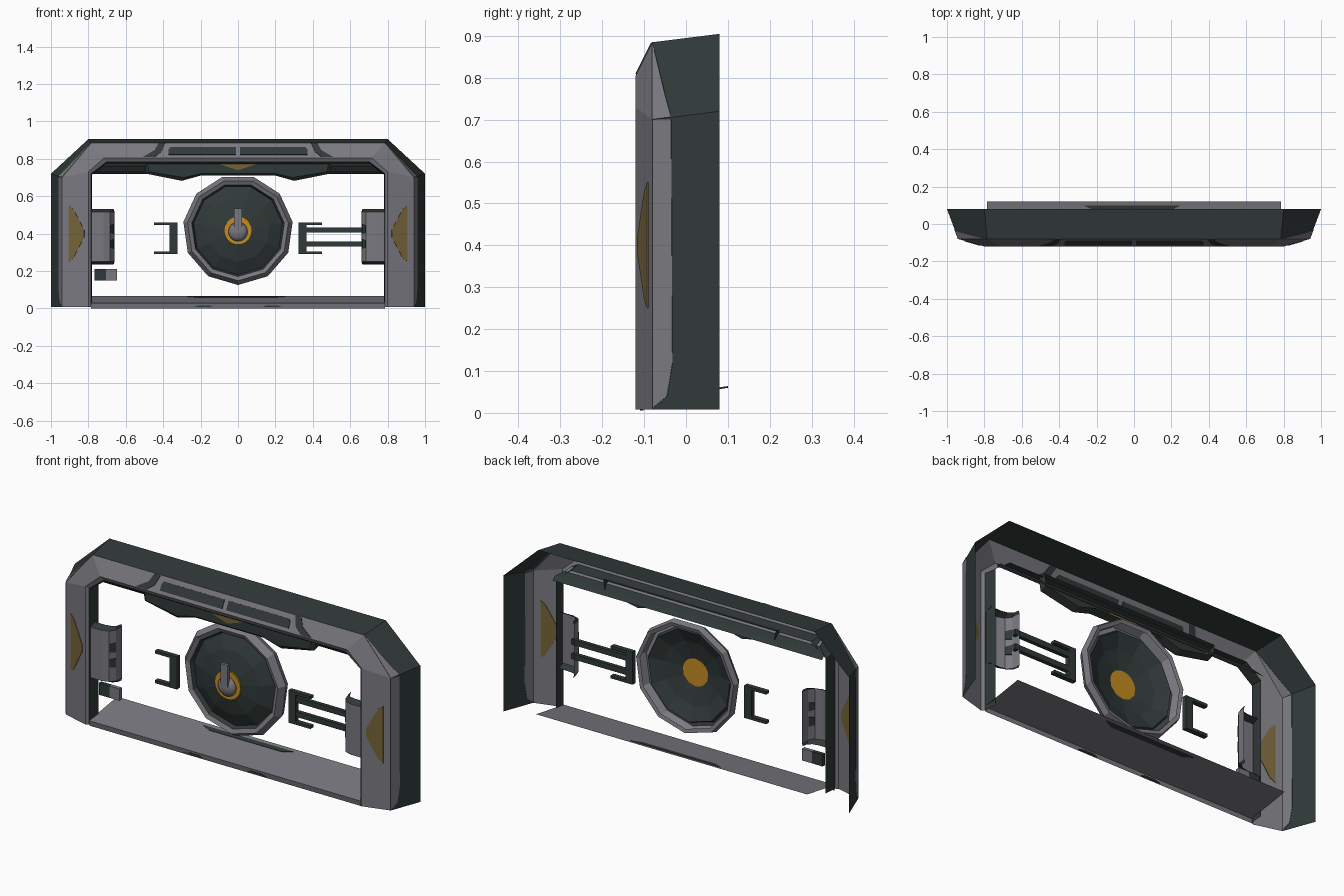
import bpy, bmesh, math
from mathutils import Vector

if "Cube" in bpy.data.objects:
    bpy.data.objects.remove(bpy.data.objects["Cube"])


def material(name, rgb):
    m = bpy.data.materials.new(name)
    m.diffuse_color = (*rgb, 1)
    m.use_nodes = True
    m.node_tree.nodes["Principled BSDF"].inputs["Base Color"].default_value = m.diffuse_color
    return m


DARK = material("dark green grey", (0.03, 0.042, 0.04))
GREY = material("steel grey", (0.19, 0.19, 0.215))
GOLD = material("bright gold", (0.55, 0.26, 0.015))
OCHRE = material("faded ochre", (0.18, 0.125, 0.04))


def finish(name, bm, mats):
    bmesh.ops.recalc_face_normals(bm, faces=bm.faces[:])
    me = bpy.data.meshes.new(name)
    bm.to_mesh(me)
    bm.free()
    for m in mats:
        me.materials.append(m)
    ob = bpy.data.objects.new(name, me)
    bpy.context.collection.objects.link(ob)
    return ob


def loft(name, rows, strip_mats, closed=False, cap=None):
    """Skin neighbouring rows of points; one material for each strip."""
    bm = bmesh.new()
    mats = list(dict.fromkeys(strip_mats + ([cap] if cap else [])))
    vs = [[bm.verts.new(p) for p in r] for r in rows]
    n = len(rows[0])
    for a, b, m in zip(vs, vs[1:], strip_mats):
        for i in range(n if closed else n - 1):
            j = (i + 1) % n
            bm.faces.new((a[i], a[j], b[j], b[i])).material_index = mats.index(m)
    if cap:
        bm.faces.new(vs[-1]).material_index = mats.index(cap)
    return finish(name, bm, mats)


def plate(name, pts, mat, half=0.003):
    """Thin flat plate straddling a surface."""
    pts = [Vector(p) for p in pts]
    n = (pts[1] - pts[0]).cross(pts[2] - pts[0]).normalized() * half
    bm = bmesh.new()
    a = [bm.verts.new(p + n) for p in pts]
    b = [bm.verts.new(p - n) for p in pts]
    bm.faces.new(a)
    bm.faces.new(b[::-1])
    for i in range(len(pts)):
        j = (i + 1) % len(pts)
        bm.faces.new((a[i], b[i], b[j], a[j]))
    return finish(name, bm, [mat])


def box(name, x, y, z, mat):
    bm = bmesh.new()
    bmesh.ops.create_cube(bm, size=1)
    for v in bm.verts:
        v.co = [r[0] if c < 0 else r[1] for c, r in zip(v.co, (x, y, z))]
    return finish(name, bm, [mat])


def arch(y, side, shoulder, top_x, top_z):
    half = [(side, 0.008), (side, shoulder), (top_x, top_z)]
    return [(-x, y, z) for x, z in half] + [(x, y, z) for x, z in half[::-1]]


# Outer door frame: open-backed arch
outer = arch(0.08, 1.0, 0.72, 0.80, 0.905)
edge = arch(-0.08, 0.94, 0.70, 0.785, 0.885)
loft("frame", [outer, edge,
               arch(-0.12, 0.80, 0.73, 0.715, 0.805),
               arch(-0.11, 0.785, 0.72, 0.70, 0.785),
               arch(-0.04, 0.78, 0.715, 0.695, 0.78)],
     [DARK, GREY, GREY, DARK])

# Header under the top beam
loft("header", [[(-x, y, z), (x, y, z)] for x, y, z in
                [(0.70, -0.11, 0.785), (0.73, -0.09, 0.772), (0.74, -0.05, 0.762),
                 (0.78, -0.03, 0.735), (0.78, -0.01, 0.718)]],
     [DARK, GREY, DARK, DARK])

# Sloping sill with front lip and dark patches
loft("sill", [[(-0.785, y, z), (0.785, y, z)] for y, z in
              [(-0.105, 0.0), (-0.11, 0.028), (0.10, 0.062), (0.12, 0.066)]],
     [GREY, GREY, GREY])
plate("sill_patch", [(-0.27, 0.10, 0.062), (-0.22, 0.075, 0.058), (0.2, 0.075, 0.058),
                     (0.25, 0.10, 0.062)], DARK, 0.002)
for s in (-1, 1):
    plate("lip_patch", [(s * x, -0.106, z) for x, z in
                        [(0.13, 0.006), (0.15, 0.016), (0.21, 0.016), (0.24, 0.006)]], DARK, 0.004)


# Top beam slots and corner stripes
def on_top(x, z):
    return (x, -0.08 - 0.04 * (0.885 - z) / 0.08, z)


for s in (-1, 1):
    plate("beam_slot", [on_top(s * x, z) for x, z in
                        [(0.012, 0.82), (0.012, 0.862), (0.36, 0.862), (0.372, 0.85), (0.372, 0.82)]], DARK)
    plate("beam_stripe", [on_top(s * x, z) for x, z in
                          [(0.51, 0.808), (0.45, 0.808), (0.41, 0.835), (0.39, 0.883),
                           (0.425, 0.883), (0.445, 0.845)]], DARK)


# Post diamonds and grey side bands
def on_post(s, x, z):
    return (s * x, -0.08 - 0.04 * (0.94 - x) / 0.14, z)


for s, a, b in ((-1, 1, 2), (1, 4, 3)):
    plate("post_diamond", [on_post(s, x, z) for x, z in
                           [(0.905, 0.25), (0.905, 0.55), (0.88, 0.53), (0.822, 0.42),
                            (0.822, 0.38), (0.88, 0.27)]], OCHRE)
    plate("side_band", [(s * (0.94 + 0.06 * (y + 0.08) / 0.16), y, z) for y, z in
                        [(-0.079, 0.012), (-0.079, 0.70), (-0.035, 0.70), (-0.032, 0.12),
                         (-0.045, 0.04)]], GREY, 0.002)
    lo, hi = Vector(edge[a]), Vector(edge[b])
    plate("shoulder_band", [lo, hi, lo.lerp(hi, 0.4).lerp(Vector(outer[a]), 0.18),
                            lo.lerp(Vector(outer[a]), 0.28)], GREY, 0.002)

# Visor piece hanging above the wheel
half = [(0.50, 0.778), (0.49, 0.72), (0.30, 0.682), (0.20, 0.71)]
outline = half + [(-x, z) for x, z in half[::-1]]
loft("visor", [[(x, -0.03, z + 0.012) for x, z in outline],
               [(x, -0.07, z) for x, z in outline],
               [(x * 0.97, -0.085, 0.778 + (z - 0.778) * 0.82) for x, z in outline]],
     [DARK, DARK], True, DARK)
plate("visor_triangle", [(-0.10, -0.086, 0.772), (0.10, -0.086, 0.772), (0, -0.086, 0.738)], OCHRE)


# Eleven-sided lock wheel, hollow at the back
def ring(r, y):
    return [(r * math.sin(t), y, 0.42 - r * math.cos(t))
            for t in (2 * math.pi * i / 11 for i in range(11))]


loft("lock_wheel", [ring(0.265, 0.005), ring(0.285, 0.01), ring(0.295, -0.02), ring(0.272, -0.055),
                    ring(0.25, -0.045), ring(0.24, -0.025), ring(0.17, -0.058), ring(0.07, -0.08)],
     [GREY, GREY, GREY, GREY, DARK, DARK, DARK], True)

# Hub disc, knob and lever
bm = bmesh.new()
bmesh.ops.create_cone(bm, cap_ends=True, segments=20, radius1=0.075, radius2=0.075, depth=0.008)
for v in bm.verts:
    v.co = (v.co.x, -0.083 + v.co.z, 0.415 + v.co.y)
finish("hub_disc", bm, [GOLD])
bm = bmesh.new()
bmesh.ops.create_uvsphere(bm, u_segments=16, v_segments=10, radius=0.052)
for v in bm.verts:
    v.co = (v.co.x, -0.087 - max(v.co.z, 0) * 0.55, 0.41 + v.co.y)
for f in bm.faces:
    f.smooth = True
finish("hub_knob", bm, [GREY])
box("hub_lever", (-0.021, 0.021), (-0.116, -0.10), (0.42, 0.535), GREY)

# Side housings, open at the back
for s in (-1, 1):
    prof = [(0.785, -0.10), (0.72, -0.10), (0.685, -0.088), (0.665, -0.06), (0.66, -0.015)]
    rows = []
    for z, k in ((0.235, 0.6), (0.25, 1), (0.515, 1), (0.53, 0.6)):
        rows.append([(s * (0.785 + (x - 0.785) * (0.9 + 0.1 * k)), -0.015 + (y + 0.015) * k, z)
                     for x, y in prof])
    loft("side_housing", rows, [DARK, GREY, DARK])
    for z in (0.345, 0.425):
        plate("housing_notch", [(s * 0.684, -0.087, z - 0.02), (s * 0.684, -0.087, z + 0.02),
                                (s * 0.666, -0.061, z + 0.025), (s * 0.666, -0.061, z - 0.025)], DARK)
    # Brackets beside the wheel
    xs = lambda a, b: tuple(sorted((s * a, s * b)))
    box("bracket_bar", xs(0.323, 0.365), (-0.045, -0.02), (0.29, 0.46), DARK)
    for z in (0.29, 0.445):
        box("bracket_arm", xs(0.36, 0.45), (-0.045, -0.02), (z, z + 0.015), DARK)

# Bolt rods on the right, small box on the left
for z in (0.33, 0.405):
    box("bolt_rod", (0.36, 0.68), (-0.042, -0.022), (z, z + 0.028), DARK)
box("latch_dark", (-0.767, -0.705), (-0.055, -0.035), (0.148, 0.21), DARK)
box("latch_grey", (-0.705, -0.647), (-0.055, -0.035), (0.148, 0.21), GREY)
